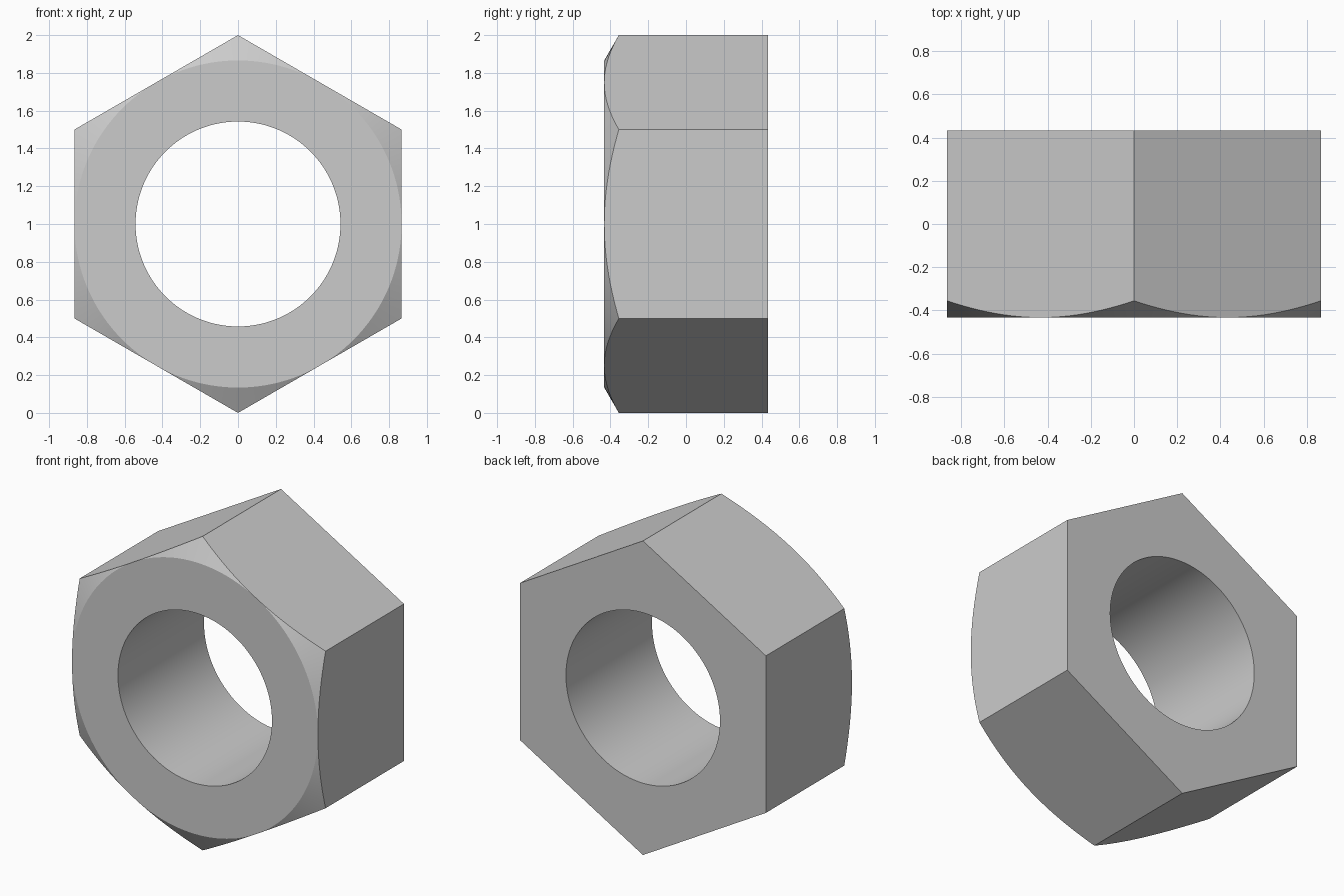
import bpy, bmesh, math

if "Cube" in bpy.data.objects:
    bpy.data.objects.remove(bpy.data.objects["Cube"])

N = 144                                # segments, a multiple of 12 so corners and flats line up
R_FLAT = math.sqrt(3) / 2              # centre to flat, corner radius is 1
R_HOLE = 0.5425
HALF = 0.433                           # half thickness
SLOPE = math.tan(math.radians(30))     # corner chamfer


def hex_radius(a):
    """Distance from the centre to the hexagon outline, corner at a = 0."""
    return R_FLAT / math.cos(a % (math.pi / 3) - math.pi / 6)


def ring(bm, radius, depth):
    verts = []
    for i in range(N):
        a = 2 * math.pi * i / N
        r = radius(a)
        verts.append(bm.verts.new((r * math.sin(a), depth(r), 1 + r * math.cos(a))))
    return verts


bm = bmesh.new()
rings = [
    ring(bm, lambda a: R_HOLE, lambda r: HALF),                            # bore, back
    ring(bm, lambda a: R_HOLE, lambda r: -HALF),                           # bore, front
    ring(bm, lambda a: R_FLAT, lambda r: -HALF),                           # front face rim
    ring(bm, hex_radius, lambda r: -HALF + (r - R_FLAT) * SLOPE),          # chamfer edge
    ring(bm, hex_radius, lambda r: HALF),                                  # back outline
]

# Skin consecutive rings, closing the loop through the bore
for k, a in enumerate(rings):
    b = rings[(k + 1) % len(rings)]
    for i in range(N):
        j = (i + 1) % N
        bm.faces.new((a[i], a[j], b[j], b[i]))

# The chamfer vanishes at the middle of each flat
bmesh.ops.remove_doubles(bm, verts=bm.verts, dist=1e-5)
bmesh.ops.recalc_face_normals(bm, faces=bm.faces)

mesh = bpy.data.meshes.new("hex_nut")
bm.to_mesh(mesh)
bm.free()
nut = bpy.data.objects.new("hex_nut", mesh)
bpy.context.collection.objects.link(nut)

bpy.context.view_layer.objects.active = nut
nut.select_set(True)
bpy.ops.object.shade_smooth_by_angle(angle=math.radians(20))
